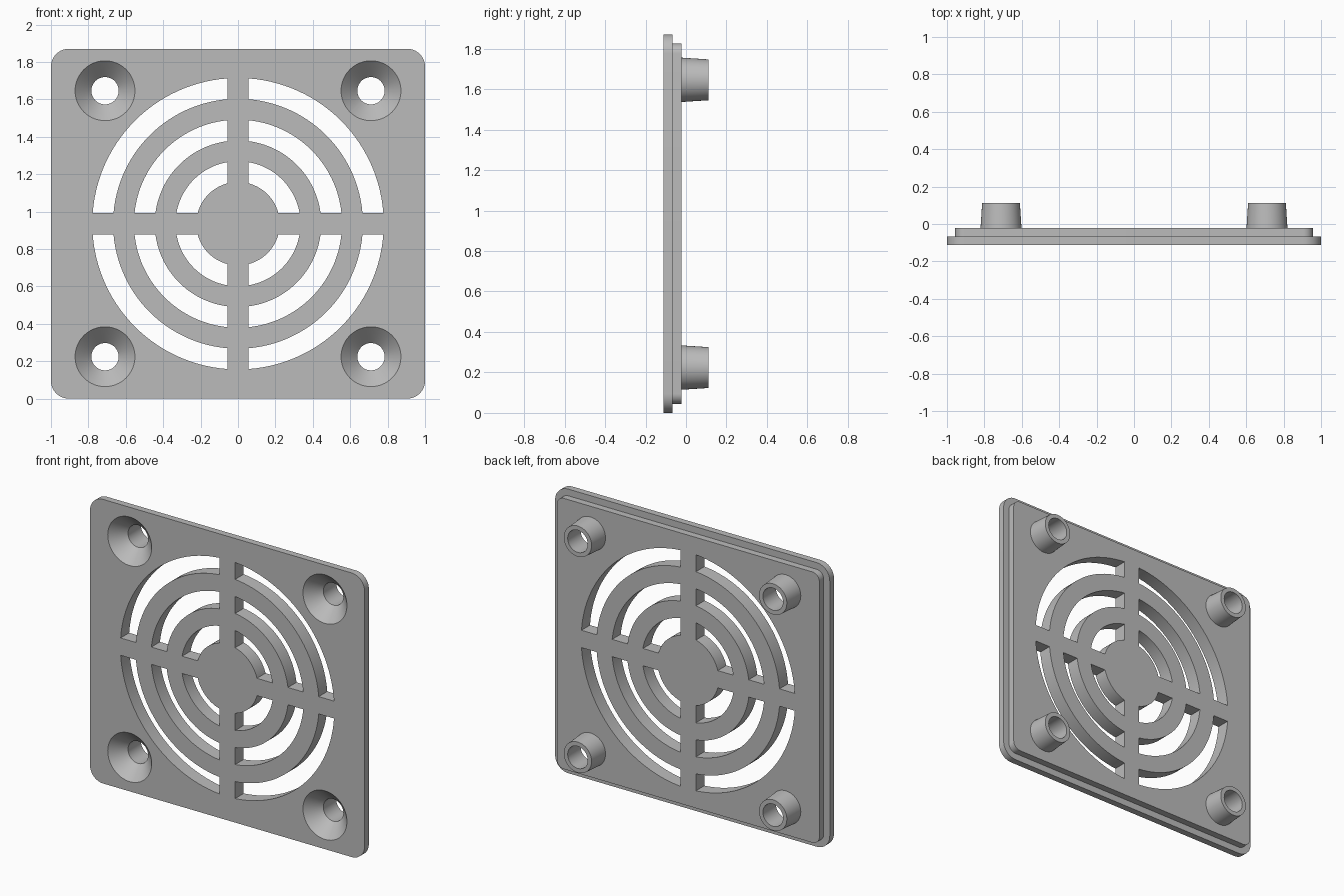
import bpy, bmesh
from math import pi, sin, cos, asin, acos

cube = bpy.data.objects.get("Cube")
if cube:
    bpy.data.objects.remove(cube, do_unlink=True)

MID = 0.935                                 # height of the vent centre
FRONT, STEP, BACK, END = -0.111, -0.067, -0.022, 0.111
HOLE = 0.711                                # screw offset from the centre
BORE, SINK = 0.073, 0.16
CORNERS = [(sx * HOLE, MID + sz * HOLE) for sx in (-1, 1) for sz in (-1, 1)]

grey = bpy.data.materials.new("plain grey")
grey.use_nodes = True
colour = (0.5, 0.5, 0.5, 1)
grey.diffuse_color = colour
grey.node_tree.nodes["Principled BSDF"].inputs["Base Color"].default_value = colour


def loft(bm, sections):
    """Solid through (y, outline) sections; outlines share a point count."""
    rings = [[bm.verts.new((x, y, z)) for x, z in pts] for y, pts in sections]
    n = len(rings[0])
    for a, b in zip(rings, rings[1:]):
        for i in range(n):
            j = (i + 1) % n
            bm.faces.new((a[i], a[j], b[j], b[i]))
    bm.faces.new(rings[0])
    bm.faces.new(rings[-1])


def make(name, bm):
    bmesh.ops.recalc_face_normals(bm, faces=bm.faces)
    mesh = bpy.data.meshes.new(name)
    bm.to_mesh(mesh)
    bm.free()
    mesh.materials.append(grey)
    obj = bpy.data.objects.new(name, mesh)
    bpy.context.collection.objects.link(obj)
    return obj


def rounded(inset, steps=10):
    """Rounded rectangle outline, shrunk by inset."""
    r = 0.095 - inset
    w, h = 1 - inset - r, MID - inset - r
    pts = []
    for q, (sx, sz) in enumerate([(1, 1), (-1, 1), (-1, -1), (1, -1)]):
        for i in range(steps + 1):
            a = (q + i / steps) * pi / 2
            pts.append((sx * w + r * cos(a), MID + sz * h + r * sin(a)))
    return pts


def circle(cx, cz, r, n=64):
    return [(cx + r * cos(2 * pi * i / n), cz + r * sin(2 * pi * i / n)) for i in range(n)]


def slot(outer, inner, sx, sz, half=0.057, steps=28):
    """Quarter ring outline, trimmed by the cross bars."""
    pts = []
    for r, order in ((outer, range(steps + 1)), (inner, range(steps, -1, -1))):
        a0, a1 = asin(half / r), acos(half / r)
        for i in order:
            a = a0 + (a1 - a0) * i / steps
            pts.append((sx * r * cos(a), MID + sz * r * sin(a)))
    return pts


# Stepped plate
bm = bmesh.new()
loft(bm, [(FRONT, rounded(0)), (STEP, rounded(0)),
          (STEP, rounded(0.044)), (BACK, rounded(0.044))])
grille = make("vent_grille", bm)

# Tapered posts on the back
bm = bmesh.new()
for cx, cz in CORNERS:
    loft(bm, [(-0.045, circle(cx, cz, 0.111)), (END, circle(cx, cz, 0.101))])
posts = make("post_solids", bm)

# Ring slots, and countersunk bores running through the posts
bm = bmesh.new()
for outer in (0.779, 0.556, 0.334):
    for sx in (-1, 1):
        for sz in (-1, 1):
            loft(bm, [(-0.3, slot(outer, outer - 0.111, sx, sz)),
                      (0.3, slot(outer, outer - 0.111, sx, sz))])
for cx, cz in CORNERS:
    loft(bm, [(FRONT - 0.05, circle(cx, cz, SINK + 0.05)),
              (FRONT + SINK - BORE, circle(cx, cz, BORE)),
              (0.3, circle(cx, cz, BORE))])
cutter = make("opening_cutter", bm)

bpy.ops.object.select_all(action="DESELECT")
bpy.context.view_layer.objects.active = grille
grille.select_set(True)
for helper, operation in ((posts, "UNION"), (cutter, "DIFFERENCE")):
    mod = grille.modifiers.new(helper.name, "BOOLEAN")
    mod.object, mod.operation, mod.solver = helper, operation, "EXACT"
    bpy.ops.object.modifier_apply(modifier=mod.name)
    bpy.data.objects.remove(helper, do_unlink=True)

bpy.ops.object.shade_smooth_by_angle(angle=pi / 6)
